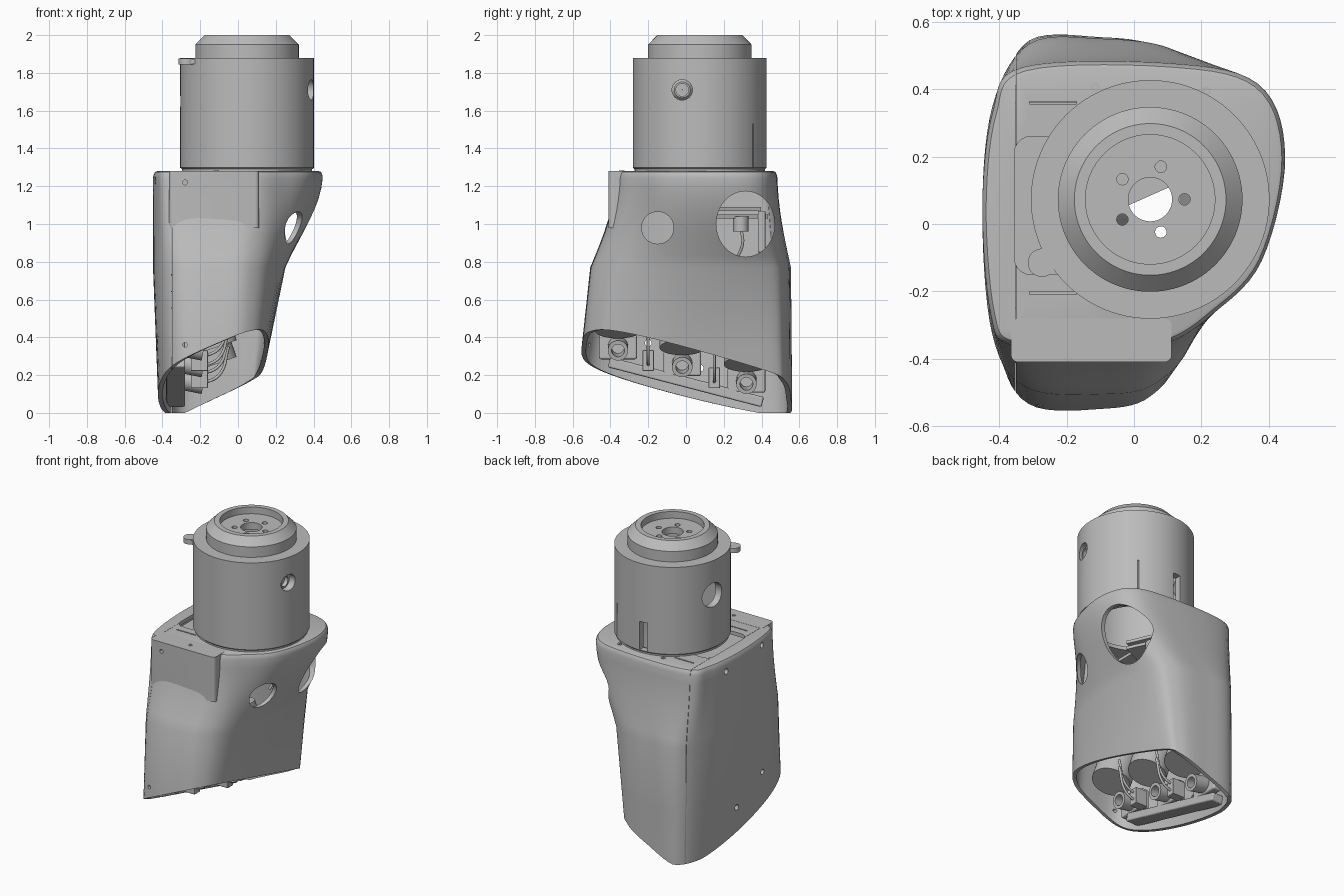
import bpy, bmesh, math
from mathutils import Vector, Matrix

cube = bpy.data.objects.get("Cube")
if cube:
    bpy.data.objects.remove(cube, do_unlink=True)

GREY = (0.5, 0.5, 0.5, 1)
grey = bpy.data.materials.new("plain grey")
grey.use_nodes = True
grey.diffuse_color = GREY
grey.node_tree.nodes["Principled BSDF"].inputs["Base Color"].default_value = GREY
AXIS = {"x": Vector((1, 0, 0)), "y": Vector((0, 1, 0)), "z": Vector((0, 0, 1))}


def make(name, bm):
    mesh = bpy.data.meshes.new(name)
    bm.to_mesh(mesh)
    bm.free()
    obj = bpy.data.objects.new(name, mesh)
    bpy.context.collection.objects.link(obj)
    mesh.materials.append(grey)
    return obj


def select(obj):
    bpy.ops.object.select_all(action="DESELECT")
    obj.select_set(True)
    bpy.context.view_layer.objects.active = obj


def smooth(obj, angle=32):
    select(obj)
    bpy.ops.object.shade_smooth_by_angle(angle=math.radians(angle))
    return obj


def box(name, lo, hi, bevel=0, upright_only=False):
    lo, hi = Vector(lo), Vector(hi)
    bm = bmesh.new()
    bmesh.ops.create_cube(bm, size=1)
    bmesh.ops.scale(bm, vec=hi - lo, verts=bm.verts)
    bmesh.ops.translate(bm, vec=(lo + hi) / 2, verts=bm.verts)
    if bevel:
        edges = [e for e in bm.edges if not upright_only
                 or abs(e.verts[0].co.z - e.verts[1].co.z) > .01]
        bmesh.ops.bevel(bm, geom=edges, offset=bevel, segments=5,
                        profile=0.5, affect="EDGES")
    return make(name, bm)


def place(obj, location, rotation):
    obj.location, obj.rotation_euler = location, rotation


def rod(name, centre, axis, radius, length, stretch=1, sides=40):
    """Cylinder along an axis; stretch scales it in z."""
    direction = AXIS[axis] if isinstance(axis, str) else Vector(axis)
    bm = bmesh.new()
    bmesh.ops.create_cone(bm, cap_ends=True, segments=sides, radius1=radius,
                          radius2=radius, depth=length,
                          matrix=direction.to_track_quat("Z", "Y").to_matrix().to_4x4())
    bmesh.ops.scale(bm, vec=(1, 1, stretch), verts=bm.verts)
    bmesh.ops.translate(bm, vec=centre, verts=bm.verts)
    return make(name, bm)


def lathe(name, profile, centre, axis="z", steps=96):
    """Revolve a closed (radius, height) profile."""
    bm = bmesh.new()
    rings = [[bm.verts.new((r * math.cos(a), r * math.sin(a), h)) for r, h in profile]
             for a in (2 * math.pi * i / steps for i in range(steps))]
    for a, b in zip(rings, rings[1:] + rings[:1]):
        for j in range(len(profile)):
            bm.faces.new((a[j - 1], b[j - 1], b[j], a[j]))
    bmesh.ops.recalc_face_normals(bm, faces=bm.faces)
    direction = AXIS[axis] if isinstance(axis, str) else Vector(axis)
    turn = direction.to_track_quat("Z", "Y").to_matrix().to_4x4()
    bmesh.ops.transform(bm, matrix=Matrix.Translation(centre) @ turn, verts=bm.verts)
    return make(name, bm)


def cable(name, points, radius=.008):
    curve = bpy.data.curves.new(name, "CURVE")
    curve.dimensions, curve.bevel_depth = "3D", radius
    path = curve.splines.new("BEZIER")
    path.bezier_points.add(len(points) - 1)
    for p, co in zip(path.bezier_points, points):
        p.co = co
        p.handle_left_type = p.handle_right_type = "AUTO"
    curve.materials.append(grey)
    bpy.context.collection.objects.link(bpy.data.objects.new(name, curve))


def cut(target, cutter):
    select(target)
    mod = target.modifiers.new("cut", "BOOLEAN")
    mod.operation, mod.solver, mod.object = "DIFFERENCE", "EXACT", cutter
    bpy.ops.object.modifier_apply(modifier=mod.name)
    bpy.data.objects.remove(cutter, do_unlink=True)


# Housing cross-sections: foot, waist and shoulder outlines
FOOT = [(-.42, 0), (-.395, -.37), (-.31, -.56), (-.1, -.59), (.03, -.56), (.085, -.42),
        (.09, 0), (.095, .44), (.05, .53), (-.1, .555), (-.31, .545), (-.39, .37)]
WAIST = [(-.45, .03), (-.42, -.33), (-.32, -.485), (-.1, -.505), (.06, -.475), (.18, -.33),
         (.25, .03), (.215, .41), (.11, .52), (-.1, .55), (-.31, .535), (-.42, .35)]
SHOULDER = [(-.45, .05), (-.425, -.27), (-.36, -.36), (-.1, -.37), (.09, -.355), (.23, -.27),
            (.38, -.11), (.45, .2), (.37, .415), (.1, .477), (-.33, .465), (-.42, .33)]


def blend(a, b, t):
    return [Vector(p) + (Vector(q) - Vector(p)) * t for p, q in zip(a, b)]


def spline(pts, steps=7):
    """Closed smooth curve through the points."""
    n, out = len(pts), []
    for i in range(n):
        a, b, c, d = (pts[(i + k) % n] for k in (-1, 0, 1, 2))
        for s in range(steps):
            t = s / steps
            out.append(b + (c - a) * t / 2 + (a - b * 2.5 + c * 2 - d / 2) * t * t
                       + (b * 3 - a - c * 3 + d) * t ** 3 / 2)
    return out


def section(z):
    if z < .77:
        return spline(blend(FOOT, WAIST, z / .77))
    return spline(blend(WAIST, SHOULDER, math.sin((z - .77) / .51 * math.pi / 2)))


# Housing: loft, slanted open foot, wall thickness
bm = bmesh.new()
levels = [(-.1, 1), (.35, 1), (.77, 1), (.83, 1), (.89, 1), (.95, 1), (1.01, 1), (1.07, 1),
          (1.13, 1), (1.19, 1), (1.245, 1), (1.265, .99), (1.276, .975), (1.28, .95)]
rings = [[bm.verts.new((p.x * s, .05 + (p.y - .05) * s, z)) for p in section(z)]
         for z, s in levels]
for lower, upper in zip(rings, rings[1:]):
    for i in range(len(lower)):
        bm.faces.new((lower[i - 1], lower[i], upper[i], upper[i - 1]))
bm.faces.new(rings[-1])
for point, normal in (((0, 0, .275), (-.45, .26, 1)), ((0, 0, 0), (0, 0, 1))):
    bmesh.ops.bisect_plane(bm, geom=bm.verts[:] + bm.edges[:] + bm.faces[:],
                           plane_co=point, plane_no=normal, clear_inner=True)
housing = make("housing", bm)
select(housing)
wall = housing.modifiers.new("wall", "SOLIDIFY")
wall.thickness, wall.offset = .025, -1
bpy.ops.object.modifier_apply(modifier=wall.name)

# Openings in the housing
AX, AY = .048, .073
cut(housing, rod("cutter", (AX, AY, 1.27), "z", .27, .2, sides=64))
cut(housing, box("cutter", (-.355, -.15, 1.2), (-.1, .26, 1.4), .05, True))
cut(housing, rod("cutter", (.35, -.15, .98), "x", .085, .5))
cut(housing, rod("cutter", (.4, .315, 1), "x", .155, .56, 1.12))
for y in (.36, -.205):
    cut(housing, box("cutter", (-.31, y - .004, 1.2), (-.17, y + .004, 1.4)))
# Seam around the side cover and its screw holes
cut(housing, box("cutter", (-.3515, -1, -.2), (-.35, 1, 1.5)))
for y, z in ((.205, 1.2), (-.176, 1.23), (-.2, .37), (.075, .237)):
    cut(housing, rod("cutter", (-.45, y, z), "x", .018, .12, sides=20))
cut(housing, rod("cutter", (-.28, -.53, .36), "y", .012, .15, sides=16))
smooth(housing)
# Floor of the top recess and sloping lip along the foot
box("recess_floor", (-.4, -.25, 1.19), (-.06, .36, 1.21))
place(box("foot_lip", (-.05, -.42, -.03), (.05, .42, .025), .01),
      (-.33, 0, .165), (-math.atan(.26), 0, 0))

# Mounting block on the front
block = box("front_block", (-.365, -.41, .98), (.112, -.28, 1.281), .022, True)
cut(block, rod("cutter", (-.28, -.41, 1.22), "y", .013, .06, sides=16))
smooth(block)
for i, (x, y) in enumerate(((-.115, .405), (.215, .395), (-.115, -.34))):
    smooth(lathe(f"top_screw_{i + 1}", [(.006, 1.278), (.006, 1.284), (.014, 1.284),
                                        (.014, 1.278)], (x, y, 0), steps=20))

# Wrist drum with stepped collar and recessed flange
drum = lathe("wrist_drum", [(.345, 1.277), (.345, 1.29), (.354, 1.298), (.354, 1.88),
                            (.274, 1.88), (.274, 1.95), (.225, 2), (.192, 2), (.192, 1.955),
                            (.065, 1.955), (.065, 1.91), (.2, 1.91), (.31, 1.85),
                            (.31, 1.277)], (AX, AY, 0))
for k in range(5):
    a = 2 * math.pi * k / 5
    cut(drum, rod("cutter", (AX + .102 * math.cos(a), AY + .102 * math.sin(a), 1.93), "z",
                  .017, .2, sides=20))
cut(drum, rod("cutter", (.38, -.02, 1.71), "x", .054, .2))
cut(drum, rod("cutter", (-.3, .14, 1.65), "x", .08, .2))
cut(drum, box("cutter", (-.01, .33, 1.3), (.045, .5, 1.49)))
cut(drum, box("cutter", (.24, .352, 1.3), (.32, .357, 1.53)))
smooth(drum)
smooth(lathe("drum_fitting", [(.001, 0), (.001, .03), (.033, .03), (.033, .055),
                              (.042, .055), (.054, .04), (.054, 0)],
             (.305, -.02, 1.71), "x", 40))
# Round lug on the drum
smooth(rod("drum_lug", (-.273, -.115, 1.86), "z", .042, .032))
box("drum_lug_stem", (-.273, -.15, 1.846), (-.22, -.08, 1.874))

# Three drive units in the foot
for i, y in enumerate((-.36, -.02, .32)):
    foot = .22 - .26 * y
    smooth(rod(f"drive_{i + 1}", (-.18, y, foot + .29), (-.35, 0, 1), .12, .36))
    box(f"drive_bracket_{i + 1}", (-.34, y - .1, foot - .03), (-.28, y + .1, foot + .1), .012)
    smooth(lathe(f"drive_tube_{i + 1}", [(.034, 0), (.034, .12), (.054, .12), (.054, 0)],
                 (-.3, y, foot + .04), (1, 0, -.2), 32))
for i, y in enumerate((-.2, .15)):
    z = .22 - .26 * y
    box(f"drive_clamp_{i + 1}", (-.25, y - .03, z - .05), (-.16, y + .03, z + .06), .005)
    for k in (0, 1):
        low = z - .03 + k * .05
        cable(f"drive_cable_{i + 1}_{k + 1}", ((-.2, y, low), (-.1, y, low + .05),
                                               (-.05, y, low + .2)))

# Angled sensor bracket behind the large side window
for name, low, reach in (("sensor_plate", 1.03, .32), ("sensor_top_plate", 1.07, .28)):
    place(box(name, (-.12, 0, low), (.14, reach, low + .02)), (.05, .085, 0), (0, 0, .42))
box("sensor_post", (-.1, .38, .85), (.08, .42, 1.07), .005)
smooth(rod("sensor_hub", (.1, .29, 1), "z", .04, .08))
cable("sensor_cable", ((.1, .29, .98), (.09, .3, .9), (.05, .26, .8)))
